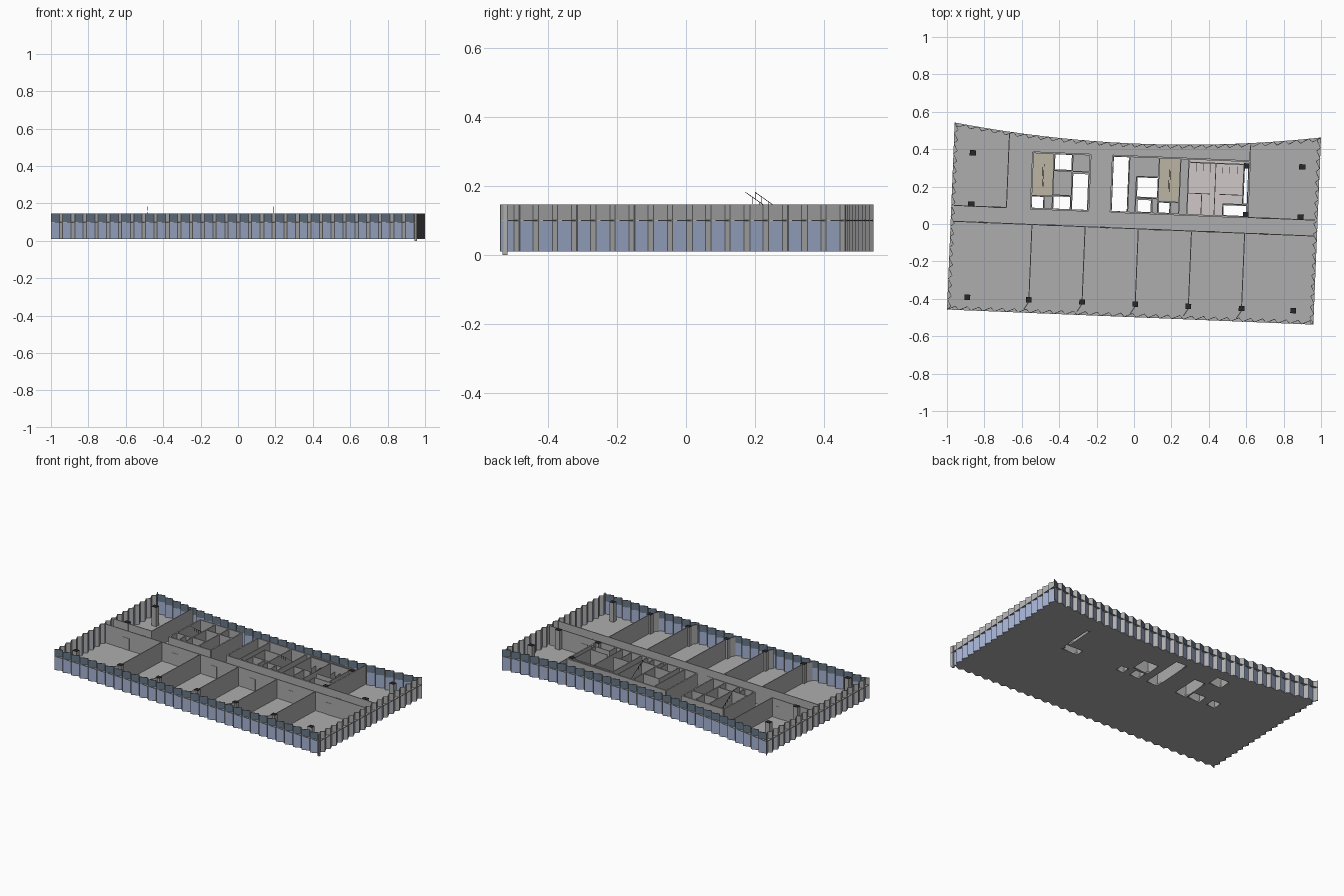
import bpy, bmesh
from math import radians, hypot
from mathutils import Vector

if "Cube" in bpy.data.objects:
    bpy.data.objects.remove(bpy.data.objects["Cube"])

ANGLE = radians(-2.35)      # whole plan is turned slightly
FLOOR, TOP = 0.018, 0.141


def material(name, col):
    m = bpy.data.materials.new(name)
    m.diffuse_color = (*col, 1)
    m.use_nodes = True
    m.node_tree.nodes["Principled BSDF"].inputs["Base Color"].default_value = m.diffuse_color
    return m


GLASS = material("window_blue", (0.36, 0.43, 0.62))
DARK = material("spandrel_slate", (0.13, 0.18, 0.24))
GREY = material("wall_grey", (0.42, 0.42, 0.42))
TAN = material("stair_floor_tan", (0.50, 0.46, 0.37))
TILE = material("washroom_tile", (0.62, 0.57, 0.57))
BLACK = material("near_black", (0.02, 0.02, 0.02))


class Part:
    """Collects prisms into one object."""

    def __init__(self, name, mat=GREY):
        self.name, self.mat, self.bm = name, mat, bmesh.new()

    def prism(self, pts, z0, z1):
        lo = [self.bm.verts.new((x, y, z0)) for x, y in pts]
        hi = [self.bm.verts.new((x, y, z1)) for x, y in pts]
        self.bm.faces.new(lo[::-1])
        self.bm.faces.new(hi)
        n = len(pts)
        for i in range(n):
            j = (i + 1) % n
            self.bm.faces.new((lo[i], lo[j], hi[j], hi[i]))

    def box(self, x0, x1, y0, y1, z0, z1):
        self.prism([(x0, y0), (x1, y0), (x1, y1), (x0, y1)], z0, z1)

    def wall(self, a, b, t=0.005, z0=0.012, z1=TOP):
        dx, dy = b[0] - a[0], b[1] - a[1]
        k = t / 2 / hypot(dx, dy)
        nx, ny = -dy * k, dx * k
        self.prism([(a[0] - nx, a[1] - ny), (b[0] - nx, b[1] - ny),
                    (b[0] + nx, b[1] + ny), (a[0] + nx, a[1] + ny)], z0, z1)

    def slope(self, x, y0, z0, y1, z1, w, h):
        vs = [self.bm.verts.new((x + sx, y, z + sz))
              for y, z in ((y0, z0), (y1, z1))
              for sx, sz in ((-w, -h), (w, -h), (w, h), (-w, h))]
        for f in ((0, 1, 2, 3), (7, 6, 5, 4), (0, 4, 5, 1), (1, 5, 6, 2), (2, 6, 7, 3), (3, 7, 4, 0)):
            self.bm.faces.new([vs[i] for i in f])

    def done(self):
        bmesh.ops.recalc_face_normals(self.bm, faces=self.bm.faces)
        me = bpy.data.meshes.new(self.name)
        self.bm.to_mesh(me)
        self.bm.free()
        me.materials.append(self.mat)
        ob = bpy.data.objects.new(self.name, me)
        ob.rotation_euler.z = ANGLE
        bpy.context.collection.objects.link(ob)


# Facade: four sawtooth sides, the north one curving inward
def north(u):
    return 0.43 + 0.076 * u * u


U, S, N = 0.98, -0.498, north(0.98)
sides = [
    ("south", lambda t: (-U + 2 * U * t, S), (0, 1), 31, DARK),
    ("east", lambda t: (U, S + (N - S) * t), (-1, 0), 18, GREY),
    ("north", lambda t: (U - 2 * U * t, north(U - 2 * U * t)), (0, -1), 31, DARK),
    ("west", lambda t: (-U, N + (S - N) * t), (1, 0), 18, GREY),
]
outline = []
shelf = Part("transom_shelf")
for name, path, inward, n, upper_mat in sides:
    glass = Part(name + "_windows", GLASS)
    upper = Part(name + "_spandrels", upper_mat)
    fins = Part(name + "_return_fins")
    for i in range(n):
        p, m, q = path(i / n), path((i + 0.7) / n), path((i + 1) / n)
        m = (m[0] + inward[0] * 0.02, m[1] + inward[1] * 0.02)
        outline += [p, m]
        glass.wall(p, m, 0.003, 0.011, 0.1)
        upper.wall(p, m, 0.003, 0.1, 0.146)
        fins.wall(m, q, 0.003, 0.011, 0.146)
        shelf.prism([p, q, m], 0.099, 0.101)
    for part in (glass, upper, fins):
        part.done()
shelf.done()
corner = Part("corner_post")
corner.box(0.965, 0.977, -0.492, -0.478, 0, 0.146)
corner.done()

# Floor slab with shaft openings, filled from a flat curve
holes = [
    (-0.435, -0.347, 0.275, 0.355), (-0.335, -0.255, 0.065, 0.255),
    (-0.550, -0.490, 0.065, 0.125), (-0.435, -0.347, 0.065, 0.130),
    (-0.122, -0.042, 0.065, 0.355), (0.010, 0.117, 0.147, 0.250),
    (0.015, 0.085, 0.067, 0.130), (0.130, 0.185, 0.067, 0.120),
    (0.475, 0.595, 0.067, 0.120), (0.580, 0.598, 0.135, 0.340),
]
cu = bpy.data.curves.new("floor_slab", 'CURVE')
cu.dimensions, cu.fill_mode, cu.extrude = '2D', 'BOTH', 0.004
loops = [outline] + [[(a, c), (b, c), (b, d), (a, d)] for a, b, c, d in holes]
for pts in loops:
    sp = cu.splines.new('POLY')
    sp.points.add(len(pts) - 1)
    for sp_pt, (x, y) in zip(sp.points, pts):
        sp_pt.co = (x, y, 0, 1)
    sp.use_cyclic_u = True
slab = bpy.data.objects.new("floor_slab", cu)
slab.location.z = 0.014
slab.rotation_euler.z = ANGLE
cu.materials.append(GREY)
bpy.context.collection.objects.link(slab)
bpy.context.view_layer.objects.active = slab
slab.select_set(True)
bpy.ops.object.convert(target='MESH')

# Room partitions and corridor walls
rooms = [-0.545 + 0.2845 * i for i in range(5)]
walls = Part("partition_walls")
walls.wall((-0.965, -0.025), (0.965, -0.025))
walls.wall((-0.965, 0.06), (-0.685, 0.06))
walls.wall((0.605, 0.06), (0.965, 0.06))
walls.wall((-0.685, 0.06), (-0.685, 0.455))
walls.wall((0.605, 0.36), (0.605, 0.445))
for u in rooms:
    walls.wall((u, -0.025), (u, -0.44))
    walls.wall((u, -0.44), (u - 0.025, -0.48))
walls.done()

# Doors along the corridor
doors = Part("corridor_doors")
for u in [-0.83] + [r + 0.08 for r in rooms]:
    doors.box(u, u + 0.045, -0.029, -0.021, FLOOR, 0.095)
for u in (-0.76, 0.68):
    doors.box(u, u + 0.045, 0.056, 0.064, FLOOR, 0.095)
doors.done()

# Columns with dark cut tops
cols = Part("columns")
caps = Part("column_caps", BLACK)
spots = [(u, -0.428) for u in [-0.874] + rooms + [0.869]]
spots += [(-0.876, 0.345), (-0.874, 0.071), (0.887, 0.342), (0.888, 0.073)]
spots += [(0.590, 0.335), (0.595, 0.075)]
for u, v in spots:
    r = 0.015 if u in (0.590, 0.595) or v < 0 else 0.017
    cols.box(u - r, u + r, v - 0.014, v + 0.014, 0.012, TOP)
    caps.box(u - r, u + r, v - 0.014, v + 0.014, TOP, TOP + 0.002)
cols.done()
caps.done()

# Service cores: outer shells then inner shaft and room walls
core = Part("core_walls")
for a, b in ((-0.555, -0.247), (-0.128, 0.605)):
    for v in (0.06, 0.361):
        core.wall((a, v), (b, v), 0.009)
    for u in (a, b):
        core.wall((u, 0.06), (u, 0.361), 0.009)
for u, v0, v1 in ((-0.441, 0.06, 0.36), (-0.341, 0.06, 0.36), (-0.485, 0.06, 0.13),
                  (-0.037, 0.06, 0.36), (0.003, 0.06, 0.255), (0.122, 0.06, 0.36),
                  (0.236, 0.06, 0.36), (0.28, 0.06, 0.36), (0.19, 0.06, 0.125),
                  (0.092, 0.06, 0.14), (0.575, 0.13, 0.34), (0.47, 0.06, 0.13)):
    core.wall((u, v0), (u, v1), 0.006)
for v, u0, u1 in ((0.13, -0.555, -0.441), (0.268, -0.441, -0.247), (0.137, -0.441, -0.341),
                  (0.255, 0.003, 0.122), (0.14, 0.003, 0.122), (0.125, 0.122, 0.236),
                  (0.127, 0.47, 0.605), (0.342, 0.28, 0.605)):
    core.wall((u0, v), (u1, v), 0.006)
core.done()

# Washroom tiles and cubicle partitions
tiles = Part("washroom_floor", TILE)
tiles.box(0.283, 0.572, 0.13, 0.36, FLOOR, FLOOR + 0.001)
tiles.box(0.283, 0.468, 0.065, 0.13, FLOOR, FLOOR + 0.001)
tiles.done()
stalls = Part("washroom_partitions")
stalls.wall((0.425, 0.06), (0.425, 0.34), 0.004)
stalls.wall((0.28, 0.177), (0.40, 0.177), 0.004)
stalls.wall((0.45, 0.177), (0.575, 0.177), 0.004)
stalls.wall((0.355, 0.06), (0.355, 0.177), 0.004)
for u in (0.32, 0.36, 0.395, 0.46, 0.50, 0.54):
    stalls.wall((u, 0.29), (u, 0.34), 0.002, FLOOR, 0.095)
stalls.done()

# Stairwells: tan floors and sloping handrails with balusters
stairs = Part("stair_floor", TAN)
rails = Part("stair_handrails", BLACK)
for a, b in ((-0.550, -0.445), (0.126, 0.232)):
    stairs.box(a, b, 0.134, 0.356, FLOOR, FLOOR + 0.001)
    u = a + 0.054
    for x, z0, z1 in ((u - 0.003, 0.098, 0.02), (u + 0.003, 0.098, 0.182)):
        rails.slope(x, 0.30, z0, 0.18, z1, 0.001, 0.001)
        for i in range(7):
            v, z = 0.30 - 0.02 * i, z0 + (z1 - z0) * i / 6
            rails.box(x - 0.0006, x + 0.0006, v - 0.0006, v + 0.0006, max(FLOOR, z - 0.02), z + 0.0005)
stairs.done()
rails.done()
